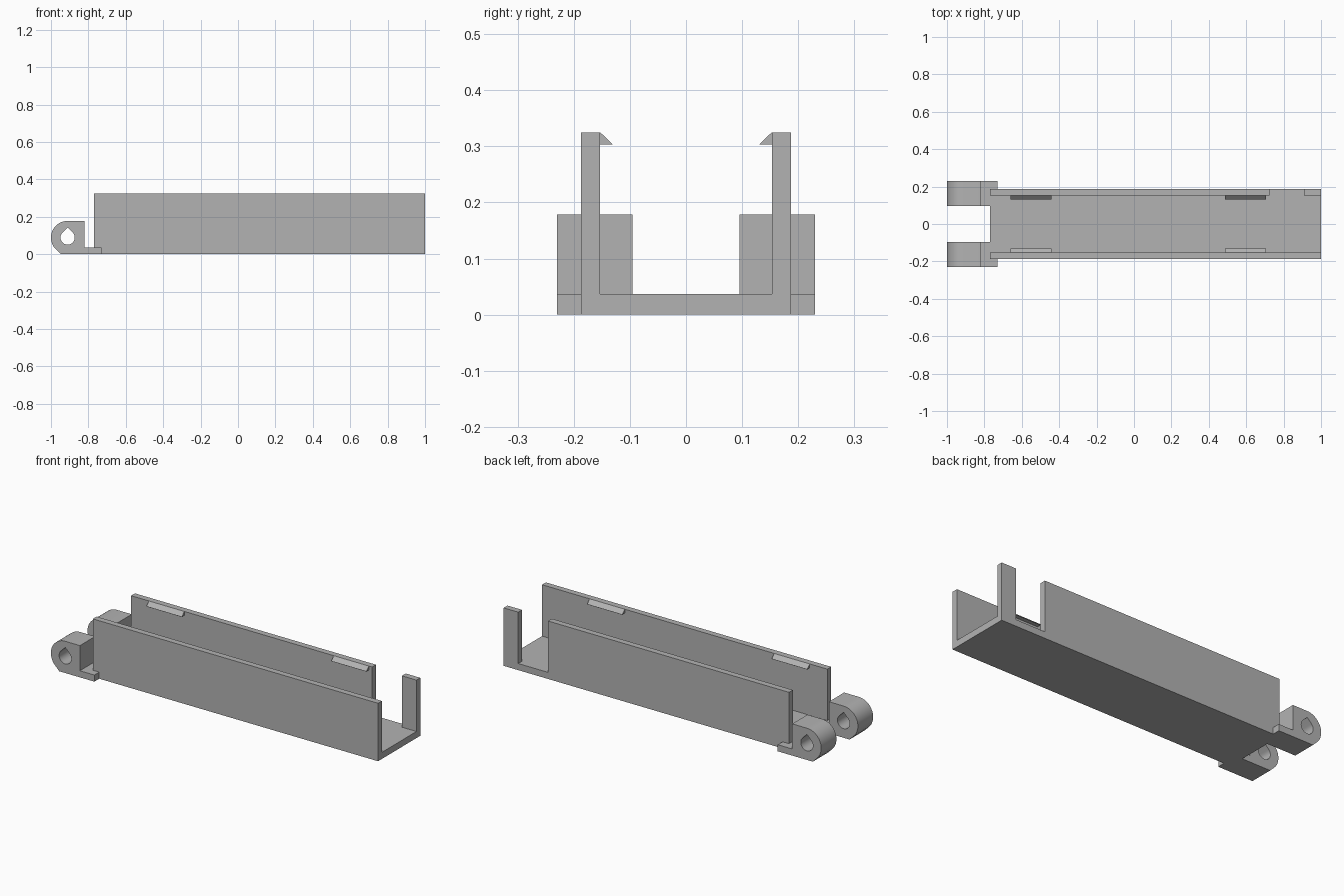
import bpy, bmesh, math
from mathutils import Vector

cube = bpy.data.objects.get("Cube")
if cube:
    bpy.data.objects.remove(cube, do_unlink=True)

GREY = (0.45, 0.45, 0.45, 1)
grey = bpy.data.materials.new("plain grey")
grey.use_nodes = True
grey.diffuse_color = GREY
grey.node_tree.nodes["Principled BSDF"].inputs["Base Color"].default_value = GREY

# Main sizes
X0, X1 = -0.77, 1.0          # tray ends
OUT, INN = 0.187, 0.153      # wall outer and inner faces
TOP, FLOOR = 0.325, 0.037    # wall top, floor top
R = 0.089                    # lug radius
CX = -1 + R                  # lug axis


def prism(name, pts, axis, a, b):
    """Extrude a 2D outline along x (outline in y, z) or y (outline in x, z)."""
    bm = bmesh.new()
    place = (lambda u, v: (a, u, v)) if axis == "x" else (lambda u, v: (u, a, v))
    face = bm.faces.new([bm.verts.new(place(u, v)) for u, v in pts])
    new = bmesh.ops.extrude_face_region(bm, geom=[face])["geom"]
    step = Vector((b - a, 0, 0)) if axis == "x" else Vector((0, b - a, 0))
    bmesh.ops.translate(bm, vec=step, verts=[g for g in new if isinstance(g, bmesh.types.BMVert)])
    bmesh.ops.recalc_face_normals(bm, faces=bm.faces)
    mesh = bpy.data.meshes.new(name)
    bm.to_mesh(mesh)
    bm.free()
    mesh.materials.append(grey)
    obj = bpy.data.objects.new(name, mesh)
    bpy.context.collection.objects.link(obj)
    return obj


def select(obj):
    bpy.ops.object.select_all(action="DESELECT")
    obj.select_set(True)
    bpy.context.view_layer.objects.active = obj


def cut(obj, cutter, remove=True):
    mod = obj.modifiers.new("cut", "BOOLEAN")
    mod.operation, mod.solver, mod.object = "DIFFERENCE", "EXACT", cutter
    select(obj)
    bpy.ops.object.modifier_apply(modifier=mod.name)
    if remove:
        bpy.data.objects.remove(cutter, do_unlink=True)


def arc(radius, start, end, n):
    angles = [math.radians(start + (end - start) * i / n) for i in range(n + 1)]
    return [(CX + radius * math.cos(t), R + radius * math.sin(t)) for t in angles]


# U-shaped tray, with an opening in the back wall
tray = prism("tray", [(-OUT, 0), (OUT, 0), (OUT, TOP), (INN, TOP), (INN, FLOOR),
                      (-INN, FLOOR), (-INN, TOP), (-OUT, TOP)], "x", X0, X1)
gap = [(0.725, FLOOR), (0.91, FLOOR), (0.91, 0.5), (0.725, 0.5)]
cut(tray, prism("gap_cutter", gap, "y", INN - 0.01, OUT + 0.05))

# Hinge lugs with a foot, a rounded end and a teardrop hole
lug_outline = [(-0.73, 0), (-0.73, FLOOR), (-0.82, FLOOR), (-0.82, 2 * R)]
lug_outline += arc(R, 90, 225, 24) + [(CX - R * math.tan(math.pi / 8), 0)]
hole_r = 0.038
teardrop = arc(hole_r, 135, 405, 36) + [(CX, R + hole_r * math.sqrt(2))]

for side, s in (("back", 1), ("front", -1)):
    lug = prism(side + "_hinge_lug", lug_outline, "y", s * 0.095, s * 0.23)
    cut(lug, prism("hole_cutter", teardrop, "y", s * 0.05, s * 0.3))
    cut(lug, tray, remove=False)
    select(lug)
    bpy.ops.object.shade_smooth_by_angle(angle=math.radians(30))

    # Wedge-shaped snap clips along the inner top edge
    clip = [(s * INN, TOP), (s * INN, 0.303), (s * 0.13, 0.303)]
    for end, a, b in (("right", -0.66, -0.44), ("left", 0.487, 0.705)):
        prism(f"{side}_{end}_snap_clip", clip, "x", a, b)
